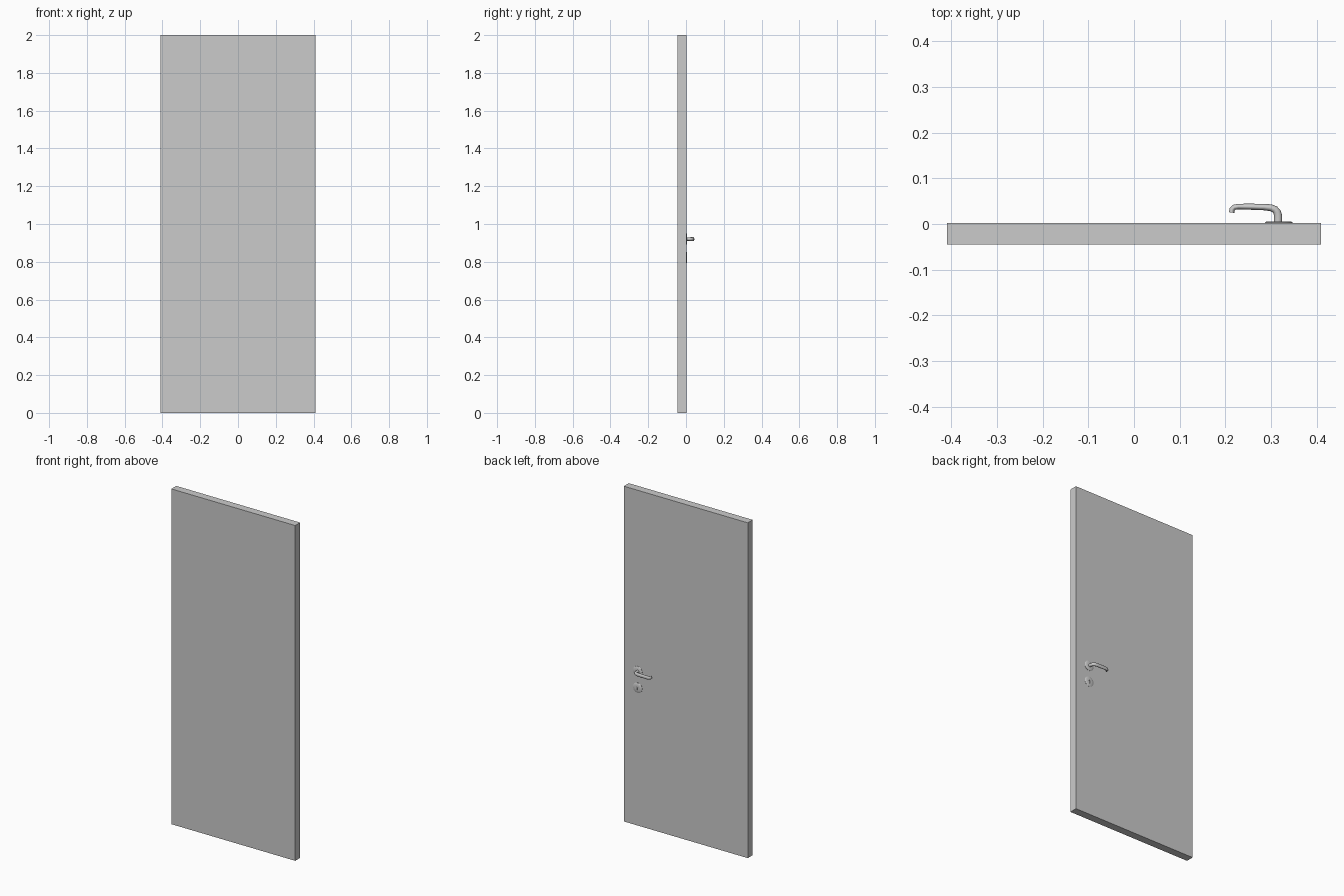
import bpy, bmesh, math
from mathutils import Vector

if "Cube" in bpy.data.objects:
    bpy.data.objects.remove(bpy.data.objects["Cube"])

FACE_Y = 0.002            # back face of the door, carrying the fittings
FIT_X = 0.317             # column of the handle and lock
HANDLE_Z, LOCK_Z = 0.92, 0.822


def finish(bm, name, smooth=False):
    bmesh.ops.recalc_face_normals(bm, faces=bm.faces)
    mesh = bpy.data.meshes.new(name)
    bm.to_mesh(mesh)
    bm.free()
    obj = bpy.data.objects.new(name, mesh)
    bpy.context.collection.objects.link(obj)
    if smooth:
        bpy.ops.object.select_all(action='DESELECT')
        obj.select_set(True)
        bpy.context.view_layer.objects.active = obj
        bpy.ops.object.shade_smooth_by_angle(angle=math.radians(40))
    return obj


def box(name, lo, hi):
    bm = bmesh.new()
    bmesh.ops.create_cube(bm, size=1)
    lo, hi = Vector(lo), Vector(hi)
    for v in bm.verts:
        v.co = (lo + hi) / 2 + Vector(a * b for a, b in zip(v.co, hi - lo))
    return finish(bm, name)


def loft(name, rings):
    """Skin a list of equal-sized vertex rings, capping both ends."""
    bm = bmesh.new()
    loops = [[bm.verts.new(p) for p in ring] for ring in rings]
    n = len(loops[0])
    for a, b in zip(loops, loops[1:]):
        for i in range(n):
            j = (i + 1) % n
            bm.faces.new((a[i], a[j], b[j], b[i]))
    bm.faces.new(loops[0])
    bm.faces.new(loops[-1])
    return finish(bm, name, True)


def disc(name, x, z, profile, n=32):
    """Round plate facing +y from (radius, y) points."""
    return loft(name, [[(x + r * math.cos(2 * math.pi * i / n), y,
                         z + r * math.sin(2 * math.pi * i / n)) for i in range(n)]
                       for r, y in profile])


def cut(target, cutter):
    mod = target.modifiers.new("cut", 'BOOLEAN')
    mod.operation = 'DIFFERENCE'
    mod.solver = 'EXACT'
    mod.object = cutter
    cutter.hide_render = True
    cutter.hide_set(True)


# Door leaf
box("door_leaf", (-0.409, -0.0445, 0), (0.409, FACE_Y, 2))

# Round cover plates
plate = [(0.03, FACE_Y - 0.001), (0.03, 0.0035), (0.027, 0.0055), (0.012, 0.006)]
disc("handle_rosette", FIT_X, HANDLE_Z, plate)
lock = disc("lock_rosette", FIT_X, LOCK_Z, plate)

# Keyhole
cut(lock, disc("keyhole_round_cutter", FIT_X, LOCK_Z + 0.004, [(0.0045, 0), (0.0045, 0.01)], 16))
cut(lock, box("keyhole_slot_cutter", (FIT_X - 0.002, -0.001, LOCK_Z - 0.012),
              (FIT_X + 0.002, 0.011, LOCK_Z + 0.003)))

# Lever handle: (x, y, half width in plan, half height) along its path
path = [(0.315, 0.003, 0.009, 0.009), (0.315, 0.018, 0.009, 0.009),
        (0.313, 0.026, 0.0085, 0.0095), (0.308, 0.032, 0.008, 0.010),
        (0.299, 0.0355, 0.0075, 0.0105), (0.285, 0.037, 0.007, 0.0105),
        (0.255, 0.0378, 0.0066, 0.0105), (0.228, 0.0382, 0.006, 0.0105),
        (0.219, 0.0365, 0.006, 0.010), (0.2145, 0.032, 0.006, 0.010),
        (0.2135, 0.025, 0.006, 0.010)]
rings = []
for k, (x, y, w, h) in enumerate(path):
    a, b = path[max(k - 1, 0)], path[min(k + 1, len(path) - 1)]
    t = Vector((b[0] - a[0], b[1] - a[1])).normalized()
    rings.append([(x - t.y * w * math.cos(q), y + t.x * w * math.cos(q),
                   HANDLE_Z + h * math.sin(q))
                  for q in (2 * math.pi * i / 16 for i in range(16))])
loft("lever_handle", rings)
